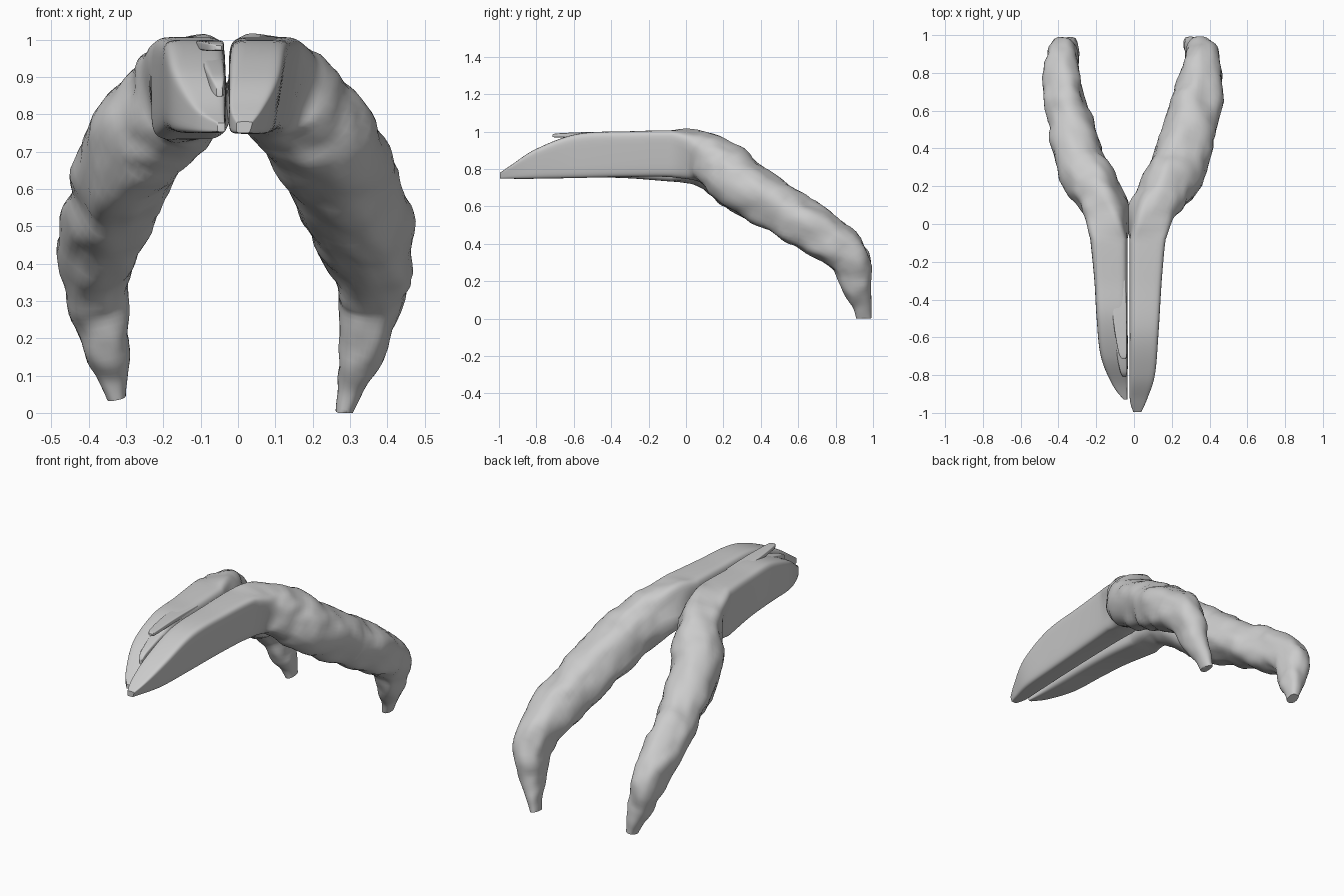
import bpy, bmesh, math
from mathutils import Vector, noise

if "Cube" in bpy.data.objects:
    bpy.data.objects.remove(bpy.data.objects["Cube"])

SIDES, STEPS = 40, 7


def spline(rows, i, t):
    """Catmull-Rom interpolation between section rows i and i+1."""
    p0, p1, p2, p3 = (rows[min(max(k, 0), len(rows) - 1)] for k in range(i - 1, i + 3))
    return [0.5 * (2 * b + (c - a) * t + (2 * a - 5 * b + 4 * c - d) * t * t
                   + (3 * b - a - 3 * c + d) * t ** 3) for a, b, c, d in zip(p0, p1, p2, p3)]


def loft(name, rows, lump=0.0, roll=0.0, taper=0.0):
    """Skin rounded-box sections (x, y, z, half width, half height) along their path.
    roll tips the outer side of the leg down, taper pulls in the outer bottom edge in front."""
    secs = [spline(rows, i, k / STEPS) for i in range(len(rows) - 1) for k in range(STEPS)]
    secs.append(list(rows[-1]))
    bm = bmesh.new()
    rings = []
    for i, s in enumerate(secs):
        c = Vector(s[:3])
        a, b = secs[max(i - 2, 0)], secs[min(i + 2, len(secs) - 1)]
        tangent = (Vector(b[:3]) - Vector(a[:3])).normalized()
        f = min(max((s[1] + 0.08) / 0.2, 0), 1)          # 0 = boxy front, 1 = round leg
        tangent = Vector((0, 1, 0)).lerp(tangent, f).normalized()
        side = (Vector((1, 0, 0)) - tangent * tangent.x).normalized()
        up = side.cross(tangent)
        r = math.radians(roll) * f * min(1, max(0, (0.9 - s[1]) / 0.35))
        side, up = side * math.cos(r) - up * math.sin(r), up * math.cos(r) + side * math.sin(r)
        e = 2 / (6.0 - 3.6 * f)
        ring = []
        for k in range(SIDES):
            ang = 2 * math.pi * (k + 0.5) / SIDES
            ca, sa = math.cos(ang), math.sin(ang)
            u, v = math.copysign(abs(ca) ** e, ca), math.copysign(abs(sa) ** e, sa)
            if u > 0:
                u *= 1 - taper * (1 - f) * (1 - v) / 2
            off = side * u * s[3] + up * v * s[4]
            p = c + off
            n = noise.noise(p * 8) + 0.5 * noise.noise(p * 17)
            p += off.normalized() * n * lump * f * min(1, s[3] / 0.08)
            p.z = max(p.z, 0)
            ring.append(bm.verts.new(p))
        rings.append(ring)
    for r, q in zip(rings, rings[1:]):
        for k in range(SIDES):
            j = (k + 1) % SIDES
            bm.faces.new((r[k], r[j], q[j], q[k]))
    bm.faces.new(rings[0])
    bm.faces.new(rings[-1])
    bmesh.ops.recalc_face_normals(bm, faces=bm.faces)
    mesh = bpy.data.meshes.new(name)
    bm.to_mesh(mesh)
    bm.free()
    ob = bpy.data.objects.new(name, mesh)
    bpy.context.collection.objects.link(ob)
    bpy.context.view_layer.objects.active = ob
    ob.select_set(True)
    bpy.ops.object.shade_smooth_by_angle(angle=math.radians(50))
    ob.select_set(False)


# Right branch: wedge-shaped front block bending into the drooping leg
loft("right_branch", [
    (.018, -.995, .765, .022, .015), (.025, -.93, .786, .047, .038),
    (.046, -.80, .828, .070, .08), (.056, -.58, .870, .080, .118),
    (.065, -.30, .88, .089, .122), (.076, -.08, .882, .100, .125),
    (.095, .06, .872, .115, .132), (.163, .18, .812, .132, .138),
    (.235, .30, .718, .145, .138), (.296, .52, .573, .138, .126),
    (.345, .69, .47, .126, .122), (.362, .87, .33, .09, .108),
    (.330, .91, .17, .063, .078), (.30, .94, .07, .035, .05),
    (.283, .95, .0, .022, .04)], lump=0.018, roll=28, taper=0.4)

# Left branch: slightly wider and shorter
loft("left_branch", [
    (-.045, -.93, .765, .010, .012), (-.075, -.85, .785, .040, .035),
    (-.104, -.70, .835, .072, .085), (-.116, -.50, .873, .082, .118),
    (-.122, -.30, .875, .088, .125), (-.133, -.08, .87, .099, .137),
    (-.142, .06, .863, .108, .135), (-.198, .18, .803, .122, .14),
    (-.277, .30, .712, .134, .138), (-.335, .52, .573, .113, .12),
    (-.371, .69, .47, .102, .115), (-.382, .87, .33, .083, .105),
    (-.353, .91, .18, .062, .075), (-.335, .94, .09, .038, .05),
    (-.325, .95, .04, .026, .04)], lump=0.018, roll=-28)

# Thin lips overhanging the left front slope
loft("left_upper_lip", [
    (-.052, -.715, .978, .008, .006), (-.060, -.68, .98, .022, .011),
    (-.075, -.5, .985, .036, .013), (-.08, -.3, .983, .038, .012)])
loft("left_middle_lip", [
    (-.05, -.81, .86, .008, .012), (-.056, -.77, .875, .02, .03),
    (-.07, -.62, .90, .033, .05), (-.08, -.45, .92, .04, .05)])
